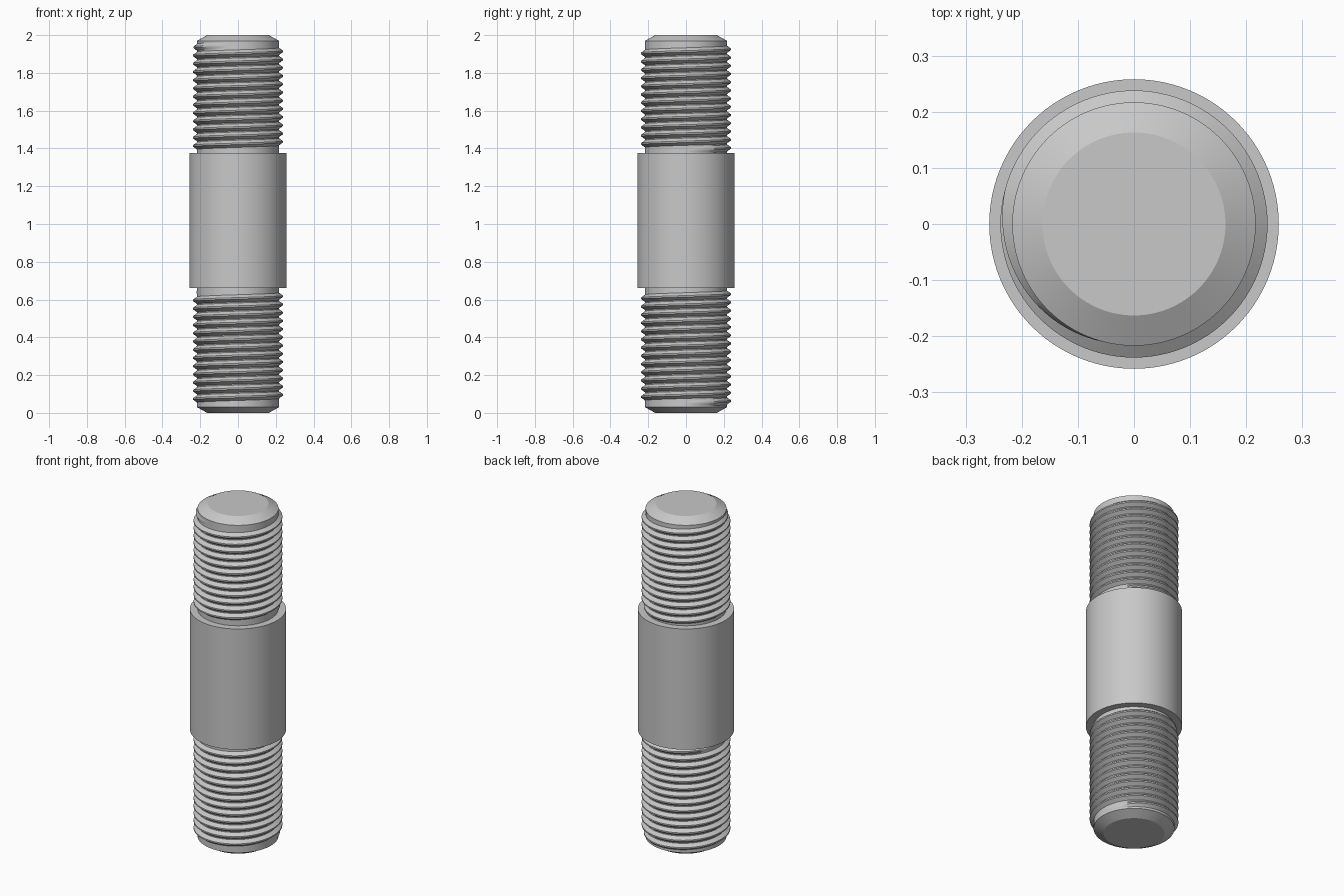
import bpy, bmesh, math

if "Cube" in bpy.data.objects:
    bpy.data.objects.remove(bpy.data.objects["Cube"], do_unlink=True)

SEGMENTS = 96
CORE_R, CREST_R, COLLAR_R, TIP_R = 0.217, 0.238, 0.258, 0.163
COLLAR_LOW, COLLAR_HIGH = 0.66, 1.375
PITCH = 0.0435

steel = bpy.data.materials.new("steel grey")
steel.use_nodes = True
colour = (0.58, 0.58, 0.58, 1)
steel.diffuse_color = colour
steel.node_tree.nodes["Principled BSDF"].inputs["Base Color"].default_value = colour


def finish(name, bm, angle):
    bmesh.ops.recalc_face_normals(bm, faces=bm.faces)
    mesh = bpy.data.meshes.new(name)
    bm.to_mesh(mesh)
    bm.free()
    mesh.materials.append(steel)
    obj = bpy.data.objects.new(name, mesh)
    bpy.context.collection.objects.link(obj)
    bpy.ops.object.select_all(action="DESELECT")
    obj.select_set(True)
    bpy.context.view_layer.objects.active = obj
    bpy.ops.object.shade_smooth_by_angle(angle=math.radians(angle))
    return obj


def lathe(name, profile):
    """Turn a (radius, height) profile around z and close both ends."""
    bm = bmesh.new()
    rings = []
    for r, z in profile:
        rings.append([bm.verts.new((r * math.cos(a), r * math.sin(a), z))
                      for a in (math.tau * i / SEGMENTS for i in range(SEGMENTS))])
    for low, high in zip(rings, rings[1:]):
        for i in range(SEGMENTS):
            j = (i + 1) % SEGMENTS
            bm.faces.new((low[i], low[j], high[j], high[i]))
    bm.faces.new(rings[0])
    bm.faces.new(rings[-1])
    return finish(name, bm, 25)


def thread(name, z_start, z_end):
    """Right-handed ridge that fades into the core at each end."""
    bm = bmesh.new()
    steps = round((z_end - z_start) / PITCH * SEGMENTS)
    fade = SEGMENTS / 4
    sections = []
    for i in range(steps + 1):
        a = math.tau * i / SEGMENTS
        z = z_start + PITCH * i / SEGMENTS
        grow = min(1, i / fade, (steps - i) / fade)
        crest = CORE_R + (CREST_R - CORE_R) * grow
        root = CORE_R - 0.002
        section = [(root, -0.47), (crest, -0.09), (crest, 0.09), (root, 0.47)]
        sections.append([bm.verts.new((r * math.cos(a), r * math.sin(a), z + h * PITCH))
                         for r, h in section])
    for a, b in zip(sections, sections[1:]):
        for k in range(4):
            n = (k + 1) % 4
            bm.faces.new((a[k], a[n], b[n], b[k]))
    bm.faces.new(sections[0])
    bm.faces.new(sections[-1])
    return finish(name, bm, 30)


# Stud body: chamfered ends, thread cores and the wider middle collar
lathe("stud_body", [
    (TIP_R, 0), (CORE_R, 0.03), (CORE_R, COLLAR_LOW),
    (COLLAR_R, COLLAR_LOW), (COLLAR_R, COLLAR_HIGH),
    (CORE_R, COLLAR_HIGH), (CORE_R, 1.97), (TIP_R, 2)])

# Threads on both ends
thread("lower_thread", 0.052, 0.64)
thread("upper_thread", 1.392, 1.945)
